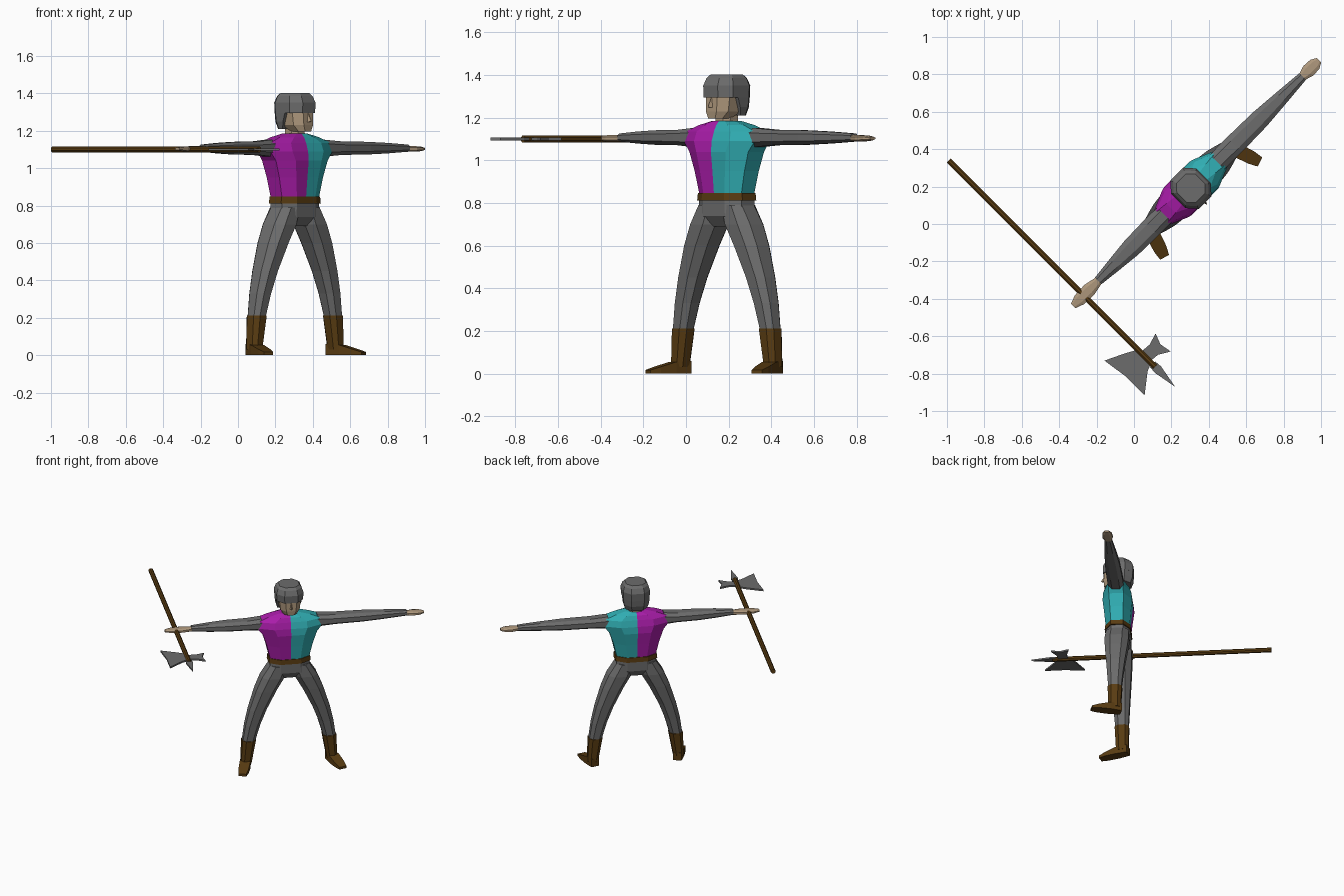
import bpy, bmesh, math
from mathutils import Matrix, Vector

if "Cube" in bpy.data.objects:
    bpy.data.objects.remove(bpy.data.objects["Cube"])

# The figure is built facing -y, then turned 45 degrees and shifted
PLACE = Matrix.Translation((0.304, 0.191, 0)) @ Matrix.Rotation(math.radians(45), 4, 'Z')


def material(name, rgb):
    m = bpy.data.materials.new(name)
    m.diffuse_color = (*rgb, 1)
    m.use_nodes = True
    m.node_tree.nodes["Principled BSDF"].inputs["Base Color"].default_value = m.diffuse_color
    return m


GREY = material("grey cloth and steel", (0.15, 0.15, 0.15))
BROWN = material("brown leather and wood", (0.10, 0.045, 0.006))
SKIN = material("skin", (0.42, 0.31, 0.20))
PURPLE = material("purple", (0.40, 0.012, 0.40))
TEAL = material("teal", (0.03, 0.42, 0.45))


def finish(name, bm, *mats):
    bmesh.ops.recalc_face_normals(bm, faces=bm.faces)
    me = bpy.data.meshes.new(name)
    bm.to_mesh(me)
    bm.free()
    me.transform(PLACE)
    for m in mats:
        me.materials.append(m)
    ob = bpy.data.objects.new(name, me)
    bpy.context.collection.objects.link(ob)
    return ob


def loft_mesh(rings):
    """Skin a list of equal-length point rings and cap both ends."""
    bm = bmesh.new()
    rows = [[bm.verts.new(p) for p in r] for r in rings]
    n = len(rows[0])
    for a, b in zip(rows, rows[1:]):
        for i in range(n):
            j = (i + 1) % n
            bm.faces.new((a[i], a[j], b[j], b[i]))
    bm.faces.new(rows[0])
    bm.faces.new(rows[-1])
    return bm


def loft(name, rings, mat):
    return finish(name, loft_mesh(rings), mat)


def octagon(w, d, k=0.5):
    """Chamfered rectangle with half sizes w and d."""
    return [(w, -d * k), (w, d * k), (w * k, d), (-w * k, d),
            (-w, d * k), (-w, -d * k), (-w * k, -d), (w * k, -d)]


def level(z, w, d, x=0, y=0):
    return [(x + p, y + q, z) for p, q in octagon(w, d)]


def across(x, w, h, z=1.107):
    return [(x, p, z + q) for p, q in octagon(w, h)]


# Two-coloured tunic, split down the middle
bm = loft_mesh([level(z, w, d) for z, w, d in (
    (0.845, 0.14, 0.085), (0.95, 0.165, 0.095), (1.04, 0.195, 0.105), (1.09, 0.235, 0.10),
    (1.135, 0.228, 0.085), (1.165, 0.15, 0.07), (1.185, 0.07, 0.05))])
bmesh.ops.bisect_plane(bm, geom=bm.verts[:] + bm.edges[:] + bm.faces[:],
                       plane_co=(0, 0, 0), plane_no=(1, 0, 0))
for f in bm.faces:
    f.material_index = 1 if f.calc_center_median().x > 0 else 0
finish("tunic", bm, PURPLE, TEAL)

# Belt and hips
loft("belt", [level(0.812, 0.15, 0.092), level(0.848, 0.146, 0.09)], BROWN)
loft("hips", [level(0.69, 0.07, 0.05), level(0.74, 0.145, 0.085), level(0.815, 0.14, 0.086)], GREY)

# Legs and boots
for side, label in ((-1, "right"), (1, "left")):
    loft(label + "_leg", [level(z, w, d, side * x) for z, x, w, d in (
        (0.79, 0.075, 0.065, 0.08), (0.70, 0.115, 0.083, 0.086), (0.60, 0.165, 0.075, 0.08),
        (0.45, 0.225, 0.062, 0.066), (0.33, 0.262, 0.053, 0.056), (0.20, 0.290, 0.044, 0.046))], GREY)
    loft(label + "_boot_shaft", [level(z, w, d, side * x) for z, x, w, d in (
        (0.212, 0.288, 0.049, 0.051), (0.03, 0.308, 0.037, 0.043))], BROWN)
    # foot splayed outwards
    turn = Matrix.Translation((side * 0.308, 0, 0)) @ Matrix.Rotation(side * math.radians(18), 4, 'Z')
    loft(label + "_foot", [[turn @ Vector((x, -s, z)) for x, z in ((-w, 0), (w, 0), (w, h), (-w, h))]
                           for s, w, h in ((-0.045, 0.03, 0.06), (0.04, 0.038, 0.055),
                                           (0.12, 0.036, 0.032), (0.17, 0.027, 0.017))], BROWN)

# Arms and flat hands; the left arm reaches further
for side, label, wrist, tip in ((-1, "right", 0.70, 0.89), (1, "left", 0.845, 0.968)):
    loft(label + "_sleeve", [across(side * (0.2 + t * (wrist - 0.2)), w, h) for t, w, h in (
        (0, 0.055, 0.045), (0.2, 0.056, 0.036), (0.5, 0.052, 0.034),
        (0.75, 0.039, 0.028), (1, 0.025, 0.019))], GREY)
    loft(label + "_hand", [across(side * (wrist + t * (tip - wrist)), w, h, 1.103) for t, w, h in (
        (-0.05, 0.021, 0.015), (0.35, 0.037, 0.015), (0.75, 0.034, 0.012), (1, 0.017, 0.007))], SKIN)

# Neck, head and nose
loft("neck", [level(1.17, 0.05, 0.05), level(1.25, 0.048, 0.05)], SKIN)
loft("head", [level(z, w, d, 0, y) for z, w, d, y in (
    (1.197, 0.045, 0.055, -0.045), (1.23, 0.070, 0.085, -0.018), (1.32, 0.078, 0.09, -0.01))], SKIN)
loft("nose", [[(-0.006, -0.09, 1.295), (0.006, -0.09, 1.295), (0, -0.102, 1.295)],
              [(-0.014, -0.09, 1.245), (0.014, -0.09, 1.245), (0, -0.125, 1.25)]], SKIN)

# Helmet: crown all round, neck guard only behind the face
loft("helmet_crown", [level(z, w, d) for z, w, d in (
    (1.295, 0.094, 0.106), (1.35, 0.096, 0.108), (1.385, 0.085, 0.092), (1.402, 0.070, 0.073))], GREY)
loft("helmet_neck_guard", [[(x, max(y, f), z) for x, y, z in level(z, w, d)] for z, w, d, f in (
    (1.21, 0.078, 0.088, 0.015), (1.25, 0.09, 0.102, 0.0), (1.30, 0.094, 0.106, -0.02))], GREY)

# Halberd held level in the right hand
POLE_X, POLE_Z = -0.81, 1.10


def plate(name, outline, thick):
    rings = [[(POLE_X + x, -b, POLE_Z + s * thick / 2) for x, b in outline] for s in (-1, 1)]
    return loft(name, rings, GREY)


loft("halberd_pole", [[(POLE_X + 0.017 * math.cos(a), y, POLE_Z + 0.017 * math.sin(a))
                       for a in (math.tau * (i + 0.5) / 8 for i in range(8))]
                      for y in (1.02, -0.54)], BROWN)
plate("halberd_axe_blade", [(0, 0.41), (-0.063, 0.375), (-0.168, 0.325), (-0.148, 0.463),
                            (-0.148, 0.608), (-0.045, 0.528), (0, 0.51)], 0.012)
plate("halberd_back_blade", [(0, 0.43), (0.065, 0.435), (0.128, 0.415), (0.105, 0.475),
                             (0.117, 0.541), (0.056, 0.505), (0, 0.50)], 0.012)
plate("halberd_spike", [(-0.02, 0.52), (0.02, 0.52), (0.024, 0.56), (0, 0.692), (-0.024, 0.56)], 0.012)
